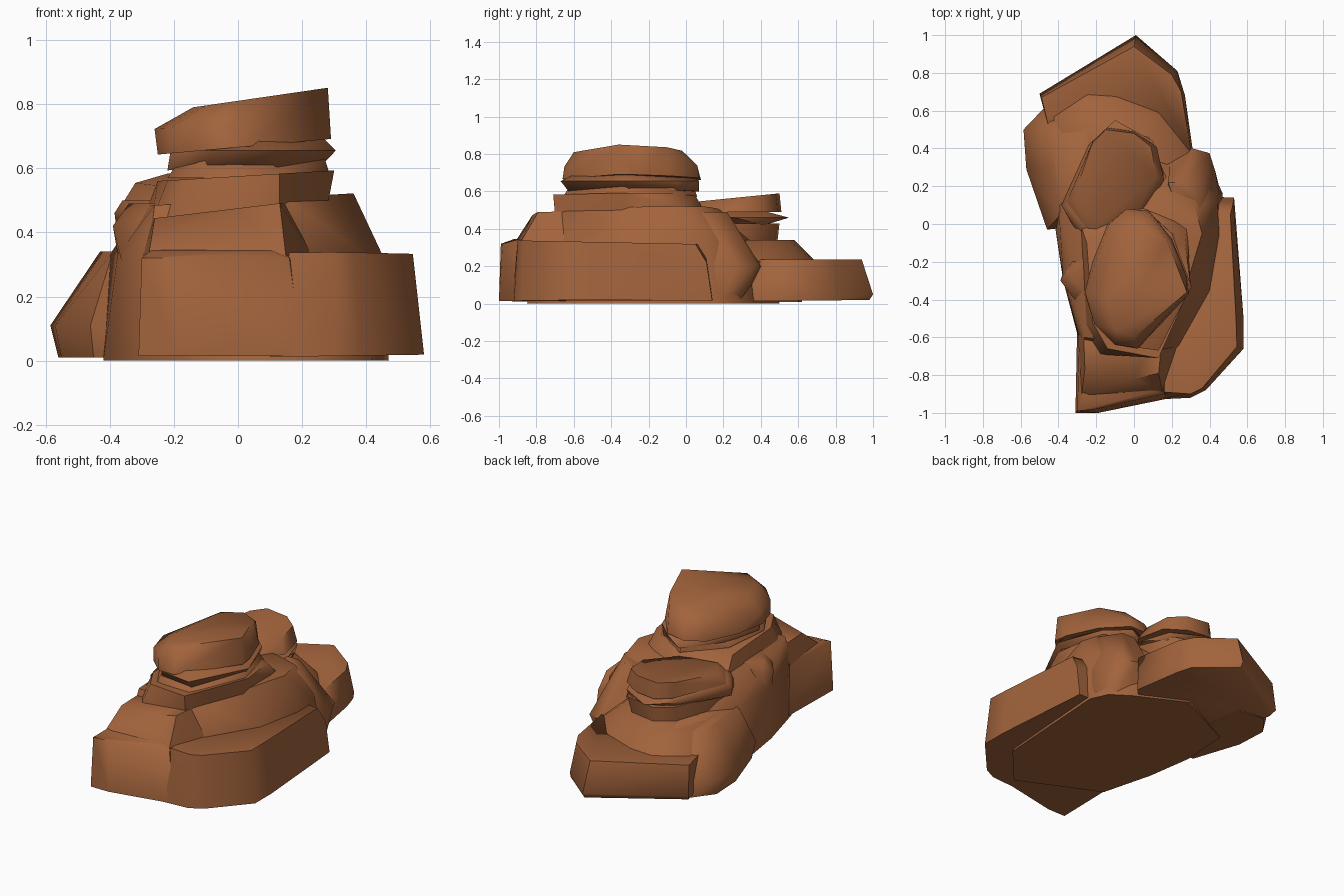
import bpy, bmesh, math

rock = bpy.data.materials.new("rust_brown_rock")
rock.diffuse_color = (0.36, 0.125, 0.045, 1)


def boulder(name, *rings):
    """Faceted rock wrapped round rings: (z, slope_x, slope_y, outline)."""
    bm = bmesh.new()
    for z, sx, sy, outline in rings:
        for x, y in outline:
            bm.verts.new((x, y, z + sx * x + sy * y))
    res = bmesh.ops.convex_hull(bm, input=bm.verts[:])
    junk = {g for g in res["geom_interior"] + res["geom_unused"]
            if isinstance(g, bmesh.types.BMVert)}
    bmesh.ops.delete(bm, geom=list(junk), context='VERTS')
    bmesh.ops.recalc_face_normals(bm, faces=bm.faces[:])
    me = bpy.data.meshes.new(name)
    bm.to_mesh(me)
    bm.free()
    me.materials.append(rock)
    ob = bpy.data.objects.new(name, me)
    bpy.context.collection.objects.link(ob)
    bpy.ops.object.select_all(action='DESELECT')
    bpy.context.view_layer.objects.active = ob
    ob.select_set(True)
    bpy.ops.object.shade_smooth_by_angle(angle=math.radians(58))
    return ob


# Broad ledge along the right side
boulder("right_ledge",
        (0.01, 0.015, 0, [(0.1, -0.93), (0.3, -0.92), (0.38, -0.88), (0.58, -0.66),
                          (0.58, -0.5), (0.53, 0.14), (0.2, 0.15)]),
        (0.32, 0, -0.02, [(0.16, -0.89), (0.3, -0.9), (0.36, -0.87), (0.545, -0.65),
                          (0.54, -0.5), (0.51, 0.05), (0.2, 0.1)]),
        (0.22, 0, 0, [(0.525, 0.11), (0.2, 0.12)]))

# Blocky spur at the front, stepping up to the neck
boulder("front_spur",
        (0.015, 0, 0, [(-0.31, -1), (-0.19, -1), (0.2, -0.92), (0.25, -0.5), (-0.3, -0.5)]),
        (0.32, 0, 0, [(-0.30, -0.99), (-0.2, -0.98), (0.16, -0.9), (0.25, -0.6), (-0.29, -0.6)]),
        (0.345, 0, 0, [(-0.27, -0.92), (0.1, -0.89), (0.15, -0.6), (-0.27, -0.6)]))
boulder("front_step",
        (0.32, 0, 0, [(-0.28, -0.92), (0.15, -0.89), (0.24, -0.62), (0.2, -0.3), (-0.3, -0.5)]),
        (0.475, 0.12, 0, [(-0.26, -0.77), (0.0, -0.82), (0.13, -0.79), (0.16, -0.5),
                          (-0.27, -0.5)]))

# Central mass under the stacked slabs
boulder("main_body",
        (0, 0, 0, [(-0.29, -0.62), (0.2, -0.85), (0.42, -0.6), (0.47, 0.16), (0.42, 0.27),
                   (0.3, 0.35), (0, 0.5), (-0.4, 0.3), (-0.42, 0.0), (-0.375, -0.3)]),
        (0.33, 0, 0, [(-0.28, -0.64), (0.24, -0.64), (0.4, -0.35), (0.45, -0.05),
                      (0.44, 0.12), (0.33, 0.27), (-0.1, 0.42), (-0.4, 0.1), (-0.375, -0.28)]),
        (0.5, 0.06, 0, [(-0.26, -0.6), (0.14, -0.66), (0.27, -0.35), (0.36, -0.05),
                        (0.32, 0.1), (0.15, 0.17), (-0.2, 0.2), (-0.3, 0.05)]))

# Leaning buttress on the right rear, and bump on the left wall
boulder("right_rear_buttress",
        (0.0, 0, 0, [(0.2, 0.3), (0.38, 0.28), (0.46, 0.16), (0.2, 0)]),
        (0.2, 0, 0, [(0.2, 0.4), (0.31, 0.4), (0.4, 0.375), (0.43, 0.28), (0.45, 0.16)]),
        (0.49, 0, 0, [(0.18, 0.22), (0.27, 0.22), (0.35, 0.1), (0.3, -0.1)]))
boulder("left_wall_bump",
        (0.3, 0, 0, [(-0.3, -0.42), (-0.36, -0.33), (-0.37, -0.24), (-0.25, -0.1)]),
        (0.42, 0, 0, [(-0.3, -0.42), (-0.39, -0.3), (-0.36, -0.24), (-0.22, -0.08)]),
        (0.49, 0, 0, [(-0.25, -0.38), (-0.34, -0.27), (-0.2, -0.1)]))

# Low wedge-shaped slab at the back
boulder("back_slab",
        (0.01, 0, 0.01, [(0.01, 0.98), (0.23, 0.8), (0.26, 0.7), (0.31, 0.4), (0, 0.1),
                         (-0.4, 0.3), (-0.48, 0.66)]),
        (0.05, 0, 0, [(0.01, 1.0), (0.23, 0.81), (0.27, 0.68), (-0.5, 0.69)]),
        (0.235, 0, 0, [(0.0, 0.94), (0.2, 0.79), (0.25, 0.7), (0.3, 0.4), (-0.4, 0.3),
                       (-0.49, 0.67)]))

# Bulging lobe on the left rear
boulder("left_rear_lobe",
        (0.01, 0, 0, [(-0.56, 0.5), (-0.55, 0.3), (-0.45, 0.0), (-0.2, 0.0), (-0.3, 0.6),
                      (-0.47, 0.62)]),
        (0.11, 0, 0, [(-0.585, 0.5), (-0.57, 0.29), (-0.46, -0.03), (-0.46, 0.63)]),
        (0.34, 0, 0, [(-0.43, 0.47), (-0.42, 0.3), (-0.39, 0.05), (-0.2, 0.1), (-0.25, 0.5)]))

# Rounded mound carrying the rear slabs
boulder("rear_mound",
        (0.22, 0, 0, [(-0.43, 0.58), (-0.25, 0.7), (-0.1, 0.69), (0.14, 0.6), (0.3, 0.4),
                      (0, 0), (-0.4, 0.2)]),
        (0.34, 0, 0, [(-0.38, 0.48), (-0.2, 0.58), (0.0, 0.55), (0.15, 0.42), (0.2, 0.2),
                      (-0.36, 0.1)]))

# Stack of three thin slabs on the rear mound
boulder("rear_lower_slab",
        (0.34, 0, 0, [(-0.33, 0.1), (-0.22, 0.42), (-0.12, 0.49), (0.05, 0.46), (0.15, 0.25),
                      (0, 0)]),
        (0.43, 0, 0, [(-0.34, 0.1), (-0.22, 0.43), (-0.12, 0.5), (0.08, 0.46), (0.17, 0.25),
                      (0, 0)]))
boulder("rear_middle_slab",
        (0.42, 0, 0, [(-0.38, 0.1), (-0.3, -0.05), (-0.2, -0.15), (-0.2, 0.4), (0.1, 0.42)]),
        (0.46, 0, 0, [(-0.385, 0.1), (-0.24, 0.42), (-0.1, 0.55), (0.1, 0.44), (0.16, 0.26),
                      (0, 0), (-0.22, -0.17)]),
        (0.5, 0, 0, [(-0.36, 0.1), (-0.2, 0.4), (0.05, 0.4), (0, 0.05), (-0.2, -0.1)]))
boulder("rear_top_slab",
        (0.49, 0, 0, [(-0.36, 0.11), (-0.22, 0.44), (-0.14, 0.51), (0.0, 0.49), (0.12, 0.41),
                      (0.16, 0.23), (0, 0.0), (-0.2, -0.1)]),
        (0.54, 0, 0.1, [(-0.32, 0.14), (-0.22, 0.43), (-0.15, 0.5), (0.0, 0.48),
                        (0.09, 0.41), (0.12, 0.25), (0, 0.05), (-0.2, 0.0)]))

# Sloping shoulder slab below the neck
boulder("shoulder_slab",
        (0.46, 0.1, 0, [(-0.27, -0.55), (-0.18, -0.69), (0.13, -0.7), (0.28, -0.35),
                        (0.28, 0.0), (0.0, 0.12), (-0.3, 0.05)]),
        (0.575, 0.06, 0, [(-0.22, -0.52), (-0.14, -0.66), (0.13, -0.71), (0.3, -0.33),
                          (0.27, -0.1), (0.05, 0.05), (-0.25, -0.1)]))

# Pinched neck: two thin slabs
boulder("lower_neck",
        (0.57, 0, 0, [(-0.22, -0.45), (-0.12, -0.62), (0.13, -0.66), (0.29, -0.33), (0.22, -0.05),
                      (0, 0.06), (-0.19, -0.15)]),
        (0.63, 0, 0, [(-0.18, -0.42), (-0.1, -0.6), (0.1, -0.62), (0.27, -0.33), (0.19, -0.07),
                      (0, 0.04), (-0.16, -0.15)]))
boulder("upper_neck",
        (0.6, 0.03, 0, [(-0.22, -0.4), (-0.1, -0.6), (0.12, -0.63), (0.26, -0.3), (0.17, -0.02),
                        (0, 0.07), (-0.17, -0.15)]),
        (0.655, 0, 0, [(-0.21, -0.45), (-0.08, -0.64), (0.13, -0.67), (0.305, -0.33),
                       (0.2, -0.05), (0.07, 0.07), (-0.18, -0.12)]),
        (0.69, 0, 0, [(-0.15, -0.4), (0.05, -0.6), (0.27, -0.33), (0, 0.03)]))

# Large tilted capstone
boulder("capstone",
        (0.665, 0.09, 0, [(-0.25, -0.4), (-0.21, -0.53), (-0.1, -0.64), (0.02, -0.66),
                          (0.29, -0.37), (0.28, -0.28), (0.2, -0.08), (0.08, 0.07),
                          (-0.04, 0.08), (-0.14, 0.0), (-0.22, -0.2)]),
        (0.735, 0.05, 0, [(-0.26, -0.36), (-0.21, -0.53), (-0.1, -0.64), (-0.02, -0.65),
                          (-0.13, 0.0), (-0.03, 0.06), (0.08, 0.06)]),
        (0.81, 0.145, 0, [(-0.14, -0.4), (-0.1, -0.56), (0.0, -0.6), (0.28, -0.36),
                          (0.18, -0.1), (0.05, -0.02), (-0.08, -0.06)]))
